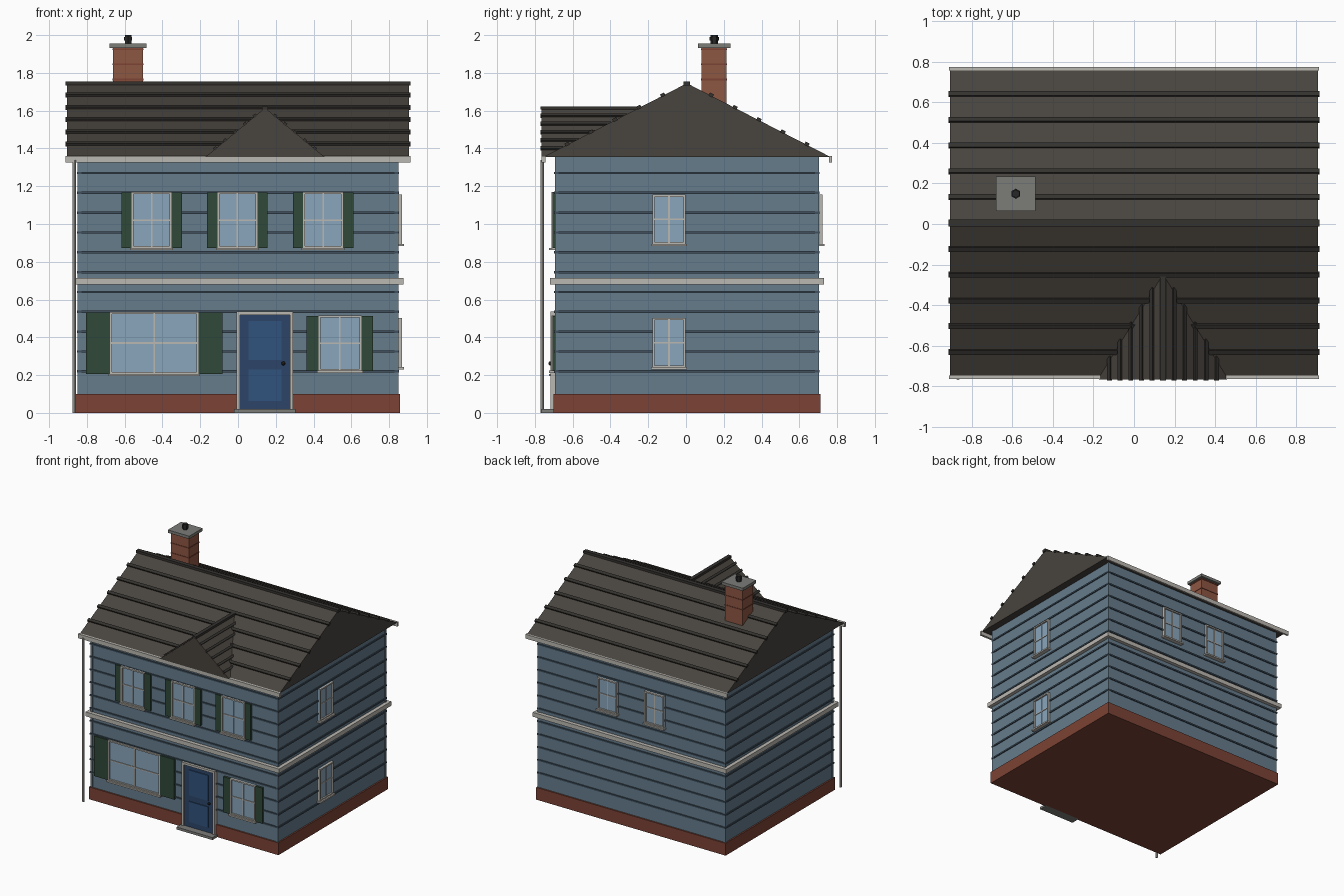
import bpy, bmesh, math
from mathutils import Matrix, Vector

if "Cube" in bpy.data.objects:
    bpy.data.objects.remove(bpy.data.objects["Cube"])


def material(name, rgb):
    m = bpy.data.materials.new(name)
    m.diffuse_color = (*rgb, 1)
    m.use_nodes = True
    m.node_tree.nodes["Principled BSDF"].inputs["Base Color"].default_value = m.diffuse_color
    return m


WALL = material("wall_blue", (0.13, 0.20, 0.26))
LAP = material("lap_shadow", (0.05, 0.08, 0.11))
ROOF = material("roof_brown", (0.065, 0.057, 0.048))
COURSE = material("roof_course", (0.035, 0.032, 0.028))
PLINTH = material("plinth_red", (0.20, 0.055, 0.035))
BRICK = material("brick", (0.27, 0.095, 0.055))
TRIM = material("trim", (0.50, 0.48, 0.44))
SHUTTER = material("shutter_green", (0.03, 0.065, 0.04))
DOOR = material("door_blue", (0.025, 0.06, 0.14))
PANEL = material("door_panel", (0.03, 0.085, 0.20))
GLASS = material("glass", (0.25, 0.38, 0.50))
STONE = material("cap_stone", (0.20, 0.20, 0.19))
DARK = material("dark_metal", (0.02, 0.02, 0.02))
I = Matrix.Identity(4)


def finish(name, bm, mat):
    bmesh.ops.recalc_face_normals(bm, faces=bm.faces)
    me = bpy.data.meshes.new(name)
    bm.to_mesh(me)
    bm.free()
    me.materials.append(mat)
    ob = bpy.data.objects.new(name, me)
    bpy.context.collection.objects.link(ob)
    return ob


def boxes(name, mat, items, M=I):
    """One object from boxes (x0,x1,y0,y1,z0,z1[,local matrix])."""
    bm = bmesh.new()
    for it in items:
        x0, x1, y0, y1, z0, z1 = it[:6]
        L = it[6] if len(it) > 6 else I
        T = Matrix.Translation(((x0 + x1) / 2, (y0 + y1) / 2, (z0 + z1) / 2))
        S = Matrix.Diagonal((x1 - x0, y1 - y0, z1 - z0, 1))
        bmesh.ops.create_cube(bm, size=1, matrix=M @ L @ T @ S)
    return finish(name, bm, mat)


def prism(name, mat, profile, extrude):
    bm = bmesh.new()
    f = bm.faces.new([bm.verts.new(p) for p in profile])
    r = bmesh.ops.extrude_face_region(bm, geom=[f])
    vs = [v for v in r["geom"] if isinstance(v, bmesh.types.BMVert)]
    bmesh.ops.translate(bm, verts=vs, vec=extrude)
    return finish(name, bm, mat)


def cylinder(name, mat, r, z0, z1, x, y, n):
    bm = bmesh.new()
    bmesh.ops.create_cone(bm, cap_ends=True, segments=n, radius1=r, radius2=r, depth=z1 - z0,
                          matrix=Matrix.Translation((x, y, (z0 + z1) / 2)))
    return finish(name, bm, mat)


# Walls, plinth, siding laps, corner boards, belt course
WX, YF, YB = 0.845, -0.69, 0.70


def ring(d, z0, z1):
    return (-WX - d, WX + d, YF - d, YB + d, z0, z1)


boxes("walls", WALL, [ring(0, 0.03, 1.356)])
boxes("plinth", PLINTH, [ring(0.012, 0, 0.10)])
boxes("siding_laps", LAP, [ring(0.008, z - 0.006, z + 0.006)
                           for z in [0.22 + 0.105 * k for k in range(11)]])
boxes("corner_boards", WALL, [(x - 0.01, x + 0.01, y - 0.01, y + 0.01, 0.1, 1.355)
                              for x in (-WX + 0.006, WX - 0.006)
                              for y in (YF + 0.006, YB - 0.006)])
boxes("belt_course", TRIM, [ring(0.03, 0.68, 0.715)])

# Main roof with shingle courses
RX, YC, RH, Z0, Z1 = 0.905, 0.005, 0.76, 1.355, 1.745
prism("main_roof", ROOF, [(-RX, YC - RH, Z0), (-RX, YC + RH, Z0), (-RX, YC, Z1)], (2 * RX, 0, 0))
slope = math.atan2(Z1 - Z0, RH)
courses = [(-0.914, 0.914, YC - 0.017, YC + 0.017, Z1 - 0.012, Z1 + 0.01)]
for s in (-1, 1):
    for k in range(1, 6):
        t = k / 6
        L = Matrix.Translation((0, YC + s * RH * t, Z1 - (Z1 - Z0) * t)) @ Matrix.Rotation(-s * slope, 4, "X")
        courses.append((-0.914, 0.914, -0.012, 0.012, -0.006, 0.012, L))
boxes("roof_courses", COURSE, courses)

# Front cross gable with its own courses
GX, GW, GZ, GY = 0.143, 0.315, 1.615, -0.766
prism("front_gable", ROOF, [(GX - GW, GY, Z0), (GX + GW, GY, Z0), (GX, GY, GZ)], (0, 0.57, 0))
gslope = math.atan2(GZ - Z0, GW)


def meet(z):
    return YC - RH + (z - Z0) / (Z1 - Z0) * RH + 0.02


courses = [(GX - 0.015, GX + 0.015, GY - 0.005, meet(GZ), GZ - 0.01, GZ + 0.008)]
for s in (-1, 1):
    for k in range(1, 6):
        z = GZ - (GZ - Z0) * k / 6
        L = Matrix.Translation((GX + s * GW * k / 6, 0, z)) @ Matrix.Rotation(s * gslope, 4, "Y")
        courses.append((-0.009, 0.009, GY - 0.005, meet(z), -0.006, 0.01, L))
boxes("gable_courses", COURSE, courses)

# Gutters and downspout
boxes("gutters", TRIM, [(-0.912, 0.912, -0.764, -0.745, 1.325, 1.36),
                        (-0.912, 0.912, 0.757, 0.772, 1.325, 1.36)])
cylinder("downspout", TRIM, 0.009, 0, 1.34, -0.866, -0.76, 8)


# Windows: local frame has the wall at y = 0 and outside at -y
def window(name, M, w, z0, z1, shutter=0):
    h, f, zm = w / 2, 0.011, (z0 + z1) / 2
    boxes(name + "_glass", GLASS, [(-h, h, -0.010, 0.005, z0, z1)], M)
    boxes(name + "_frame", TRIM, [
        (-h, -h + f, -0.022, 0, z0, z1), (h - f, h, -0.022, 0, z0, z1),
        (-h + f, h - f, -0.022, 0, z1 - f, z1), (-h + f, h - f, -0.022, 0, z0, z0 + f),
        (-0.004, 0.004, -0.016, 0, z0 + f, z1 - f), (-h + f, h - f, -0.015, 0, zm - 0.004, zm + 0.004),
        (-h - 0.008, h + 0.008, -0.034, 0, z0 - 0.010, z0 + 0.002)], M)
    if shutter:
        boxes(name + "_shutters", SHUTTER, [
            (-h - shutter, -h, -0.018, 0, z0, z1 - 0.003),
            (h, h + shutter, -0.018, 0, z0, z1 - 0.003)], M)


def front(x):
    return Matrix.Translation((x, YF, 0))


for i, x in enumerate((-0.457, -0.003, 0.451)):
    window(f"front_upper_window_{i + 1}", front(x), 0.212, 0.872, 1.17, 0.054)
window("front_picture_window", front(-0.443), 0.47, 0.205, 0.535, 0.127)
window("front_lower_window", front(0.539), 0.228, 0.222, 0.515, 0.063)
right = Matrix.Translation((WX, -0.09, 0)) @ Matrix.Rotation(math.pi / 2, 4, "Z")
for nm, z in (("lower", 0.24), ("upper", 0.893)):
    window(f"right_{nm}_window", right, 0.176, z, z + 0.262)
for i, x in enumerate((0.21, -0.215)):
    back = Matrix.Translation((x, YB, 0)) @ Matrix.Rotation(math.pi, 4, "Z")
    window(f"back_window_{i + 1}", back, 0.176, 0.893, 1.155)

# Front door
D = front(0.142)
boxes("door", DOOR, [(-0.135, 0.135, -0.018, 0, 0.02, 0.52)], D)
boxes("door_frame", TRIM, [(-0.15, -0.132, -0.028, 0, 0.02, 0.537),
                           (0.132, 0.15, -0.028, 0, 0.02, 0.537),
                           (-0.132, 0.132, -0.028, 0, 0.519, 0.537)], D)
boxes("door_panels", PANEL, [(-0.087, 0.087, -0.024, 0, 0.28, 0.487),
                             (-0.087, 0.087, -0.024, 0, 0.062, 0.23)], D)
bm = bmesh.new()
bmesh.ops.create_icosphere(bm, subdivisions=2, radius=0.011, matrix=D @ Matrix.Translation((0.098, -0.028, 0.262)))
finish("door_knob", bm, DARK)
boxes("door_step", STONE, [(-0.163, 0.163, -0.075, 0, 0, 0.02)], D)

# Chimney
cx, cy = -0.582, 0.149
boxes("chimney", BRICK, [(cx - 0.08, cx + 0.08, cy - 0.066, cy + 0.066, 1.5, 1.935)])
boxes("chimney_bands", PLINTH, [(cx - 0.083, cx + 0.083, cy - 0.069, cy + 0.069, z - 0.004, z + 0.004)
                                for z in (1.765, 1.845, 1.926)])
boxes("chimney_cap", STONE, [(cx - 0.097, cx + 0.097, cy - 0.086, cy + 0.086, 1.933, 1.956)])
cylinder("chimney_pot", DARK, 0.02, 1.95, 2.0, cx, cy, 6)
cylinder("chimney_pot_rim", DARK, 0.025, 1.972, 1.99, cx, cy, 6)
